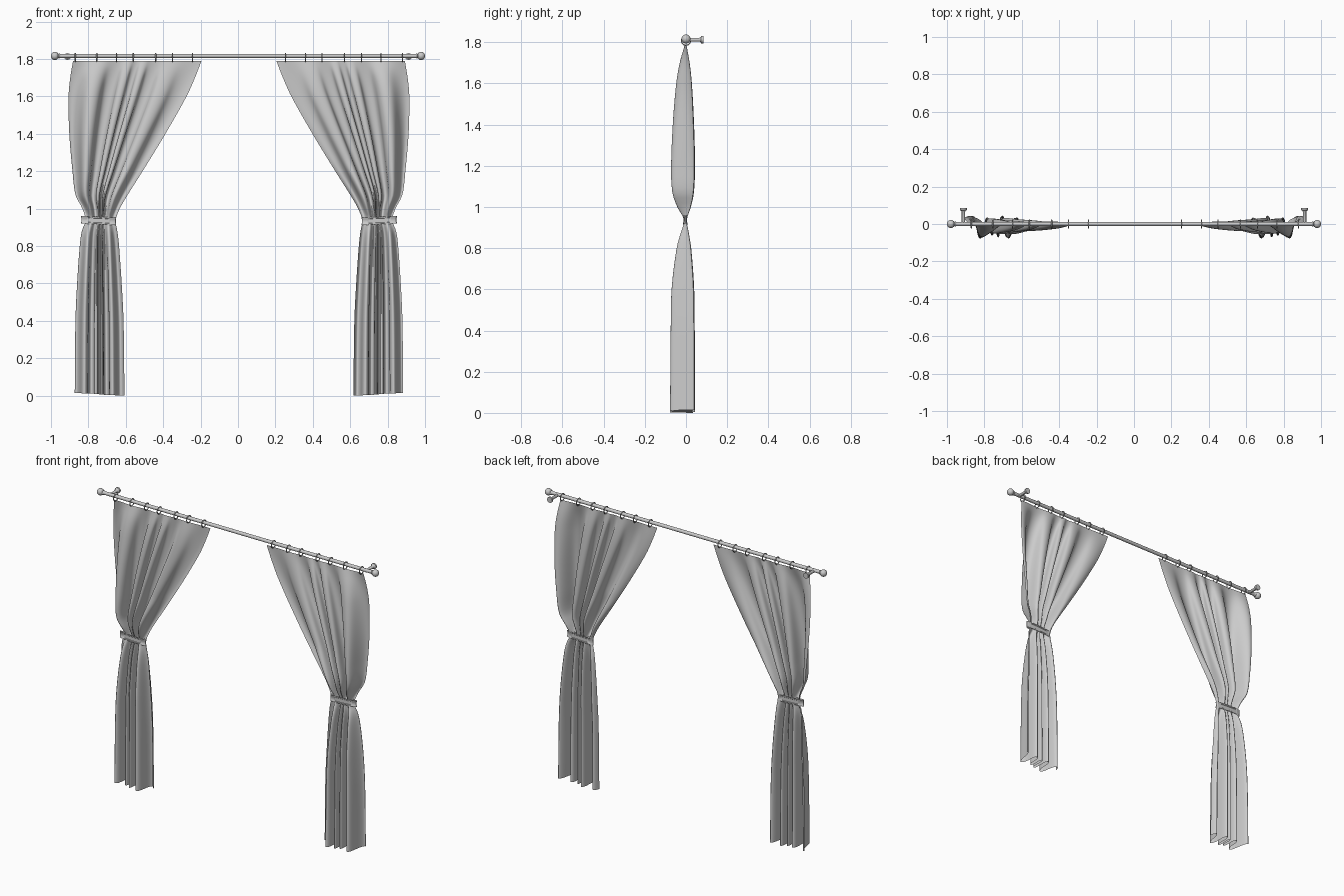
import bpy, bmesh, math

if "Cube" in bpy.data.objects:
    bpy.data.objects.remove(bpy.data.objects["Cube"])

ROD_Z = 1.816
# height, outer edge x, inner edge x, fold depth factor (left curtain)
ROWS = [(1.79, -.882, -.195, .06), (1.7, -.897, -.23, .42), (1.6, -.906, -.275, .66),
        (1.4, -.902, -.388, .90), (1.2, -.885, -.51, 1.0), (1.07, -.868, -.592, .88),
        (1.0, -.832, -.632, .55), (.935, -.815, -.655, .10), (.88, -.835, -.645, .3),
        (.8, -.846, -.636, .58), (.6, -.860, -.622, .90), (.4, -.869, -.612, .96),
        (0.0, -.873, -.607, 1.0)]


def make(name, bm, angle=40):
    bmesh.ops.recalc_face_normals(bm, faces=bm.faces)
    me = bpy.data.meshes.new(name)
    bm.to_mesh(me)
    bm.free()
    ob = bpy.data.objects.new(name, me)
    bpy.context.collection.objects.link(ob)
    bpy.ops.object.select_all(action='DESELECT')
    ob.select_set(True)
    bpy.context.view_layer.objects.active = ob
    bpy.ops.object.shade_smooth_by_angle(angle=math.radians(angle))
    return ob


def lathe(name, profile, origin, direction, seg=20):
    """Revolve (distance, radius) points about the x or y axis."""
    bm = bmesh.new()
    rings = []
    for d, r in profile:
        ring = []
        for i in range(seg):
            a = 2 * math.pi * i / seg
            c, s = r * math.cos(a), r * math.sin(a)
            off = (d, c, s) if direction == 'X' else (c, d, s)
            ring.append(bm.verts.new([o + v for o, v in zip(origin, off)]))
        rings.append(ring)
    for a, b in zip(rings, rings[1:]):
        for i in range(seg):
            bm.faces.new((a[i], a[(i + 1) % seg], b[(i + 1) % seg], b[i]))
    bm.faces.new(rings[0])
    bm.faces.new(rings[-1])
    return make(name, bm)


def row_at(z):
    """Smooth interpolation of the outline table."""
    k = 0
    while k < len(ROWS) - 2 and z < ROWS[k + 1][0]:
        k += 1
    a, b = ROWS[k], ROWS[k + 1]
    p, n = ROWS[max(k - 1, 0)], ROWS[min(k + 2, len(ROWS) - 1)]
    h = b[0] - a[0]
    t = (z - a[0]) / h
    out = []
    for j in (1, 2, 3):
        m0 = (b[j] - p[j]) / (b[0] - p[0]) * h
        m1 = (n[j] - a[j]) / (n[0] - a[0]) * h
        out.append((2*t**3 - 3*t*t + 1) * a[j] + (t**3 - 2*t*t + t) * m0
                   + (3*t*t - 2*t**3) * b[j] + (t**3 - t*t) * m1)
    return out


def place_x(x, side):
    return x if side < 0 else 0.01 - x


# Gathered curtain sheets: broad panels at the edges, tight rounded folds between
def curtain(name, side, nu=160, nz=72):
    bm = bmesh.new()
    grid = []
    for j in range(nz + 1):
        z = 1.79 * (1 - j / nz)
        xo, xi, amp = row_at(z)
        # folds flatten towards the inner edge above the tieback
        taper = .6 * min(1, max(0, (z - .95) / .3))
        line = []
        for i in range(nu + 1):
            u = i / nu
            ph = 2 * math.pi * 4.25 * u + 1.2
            env = .85 + .15 * math.sin(9 * u + 1)
            y = amp * (1 - taper * u) * (-.016 + .062 * env * math.sin(ph)) - .001
            rate = 1 + .55 * math.cos(2 * math.pi * u)
            tuck = -.024 * amp * rate * math.sin(2 * ph) * math.sin(math.pi * u)
            x = u + .0875 * math.sin(2 * math.pi * u) + tuck
            x = xo + (xi - xo) * min(1, max(0, x))
            zz = z + (1 - u) * .014 * (j / nz) ** 4
            line.append(bm.verts.new((place_x(x, side), y, zz)))
        grid.append(line)
    for a, b in zip(grid, grid[1:]):
        for i in range(nu):
            bm.faces.new((a[i], a[i + 1], b[i + 1], b[i]))
    make(name, bm, 120)


# Flat oval band with raised rims around the pinch
def tieback(name, side, seg=40):
    bm = bmesh.new()
    prof = [(-.020, 0), (-.020, .002), (-.013, .002), (-.011, 0),
            (.011, 0), (.013, .002), (.020, .002), (.020, 0)]
    rings = []
    for dz, dr in prof:
        ring = []
        for i in range(seg):
            a = 2 * math.pi * i / seg
            c, s = math.cos(a), math.sin(a)
            x = -.745 + (.092 + dr) * c
            y = -.003 + (.009 + dr) * math.copysign(abs(s) ** .7, s)
            ring.append(bm.verts.new((place_x(x, side), y, .936 + dz - .004 * c)))
        rings.append(ring)
    for a, b in zip(rings, rings[1:]):
        for i in range(seg):
            bm.faces.new((a[i], a[(i + 1) % seg], b[(i + 1) % seg], b[i]))
    make(name, bm)


# Rod
lathe("curtain_rod", [(-.965, .011), (.965, .011)], (0, 0, ROD_Z), 'X')

for side, label in ((-1, "left"), (1, "right")):
    curtain("curtain_" + label, side)
    tieback("tieback_" + label, side)
    # Ball finial with collar
    ball = [(side * d, r) for d, r in ((.950, .011), (.958, .014), (.962, .011))]
    ball += [(side * (.979 - .021 * math.cos(a)), .022 * math.sin(a))
             for a in [math.radians(30 + 15 * k) for k in range(10)] + [math.radians(178)]]
    lathe("finial_" + label, ball, (0, 0, ROD_Z), 'X')
    # Wall bracket: stem and flared plate
    lathe("bracket_" + label, [(-.004, .009), (.066, .009), (.071, .012), (.074, .018), (.085, .018)],
          (side * .912, 0, ROD_Z - .003), 'Y')
    # Hanging rings
    for n, x in enumerate((-.87, -.755, -.65, -.56, -.44, -.35, -.243)):
        bpy.ops.mesh.primitive_torus_add(major_segments=24, minor_segments=8, major_radius=.022,
                                         minor_radius=.003, rotation=(0, math.pi / 2, 0),
                                         location=(place_x(x, side), 0, ROD_Z - .008))
        bpy.context.object.name = f"ring_{label}_{n + 1}"
        bpy.ops.object.shade_smooth()
